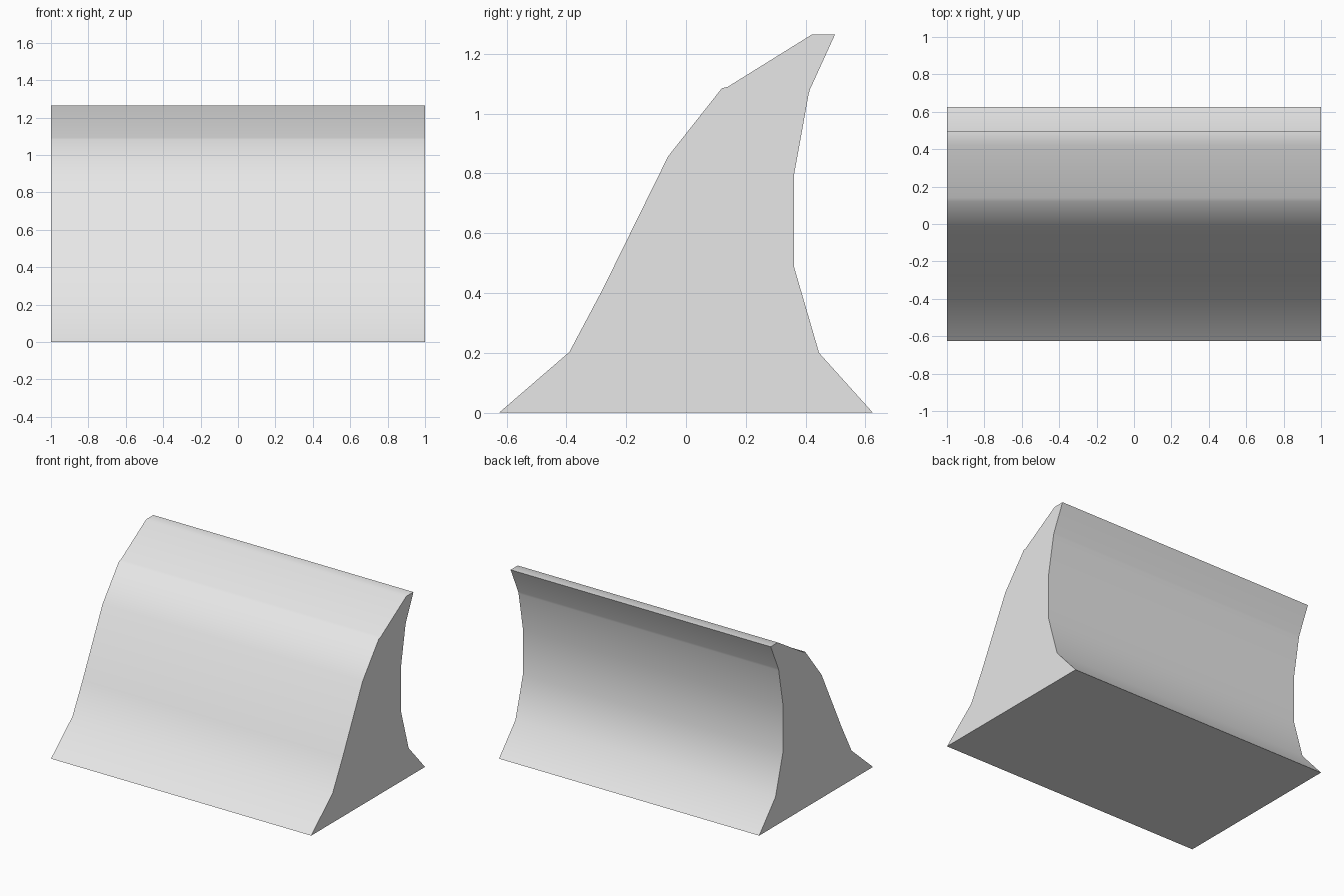
import bpy
import bmesh
import math

cube = bpy.data.objects.get("Cube")
if cube:
    bpy.data.objects.remove(cube, do_unlink=True)

# Plain light grey material
grey = bpy.data.materials.new("light_grey")
grey.use_nodes = True
colour = (0.8, 0.8, 0.8, 1)
grey.diffuse_color = colour
grey.node_tree.nodes["Principled BSDF"].inputs["Base Color"].default_value = colour

# Side outline (y, z): up the curved back, over the lip, down the sloping front
back = [(0.625, 0), (0.445, 0.2), (0.362, 0.485), (0.362, 0.8), (0.41, 1.065), (0.414, 1.08)]
lip = [(0.498, 1.264), (0.42, 1.264)]
front = [(0.14, 1.09), (0.12, 1.085), (-0.06, 0.857), (-0.28, 0.41), (-0.39, 0.203), (-0.625, 0)]

# Extrude the outline along the full width
half_width = 1
bm = bmesh.new()
end = bm.faces.new([bm.verts.new((-half_width, y, z)) for y, z in back + lip + front])
result = bmesh.ops.extrude_face_region(bm, geom=[end], use_keep_orig=True)
moved = [v for v in result["geom"] if isinstance(v, bmesh.types.BMVert)]
bmesh.ops.translate(bm, verts=moved, vec=(2 * half_width, 0, 0))
bmesh.ops.recalc_face_normals(bm, faces=bm.faces)

mesh = bpy.data.meshes.new("curved_barrier")
bm.to_mesh(mesh)
bm.free()
mesh.materials.append(grey)
barrier = bpy.data.objects.new("curved_barrier", mesh)
bpy.context.collection.objects.link(barrier)

# Smooth curved sides with crisp ends, base and lip
bpy.ops.object.select_all(action="DESELECT")
barrier.select_set(True)
bpy.context.view_layer.objects.active = barrier
bpy.ops.object.shade_smooth_by_angle(angle=math.radians(38))
